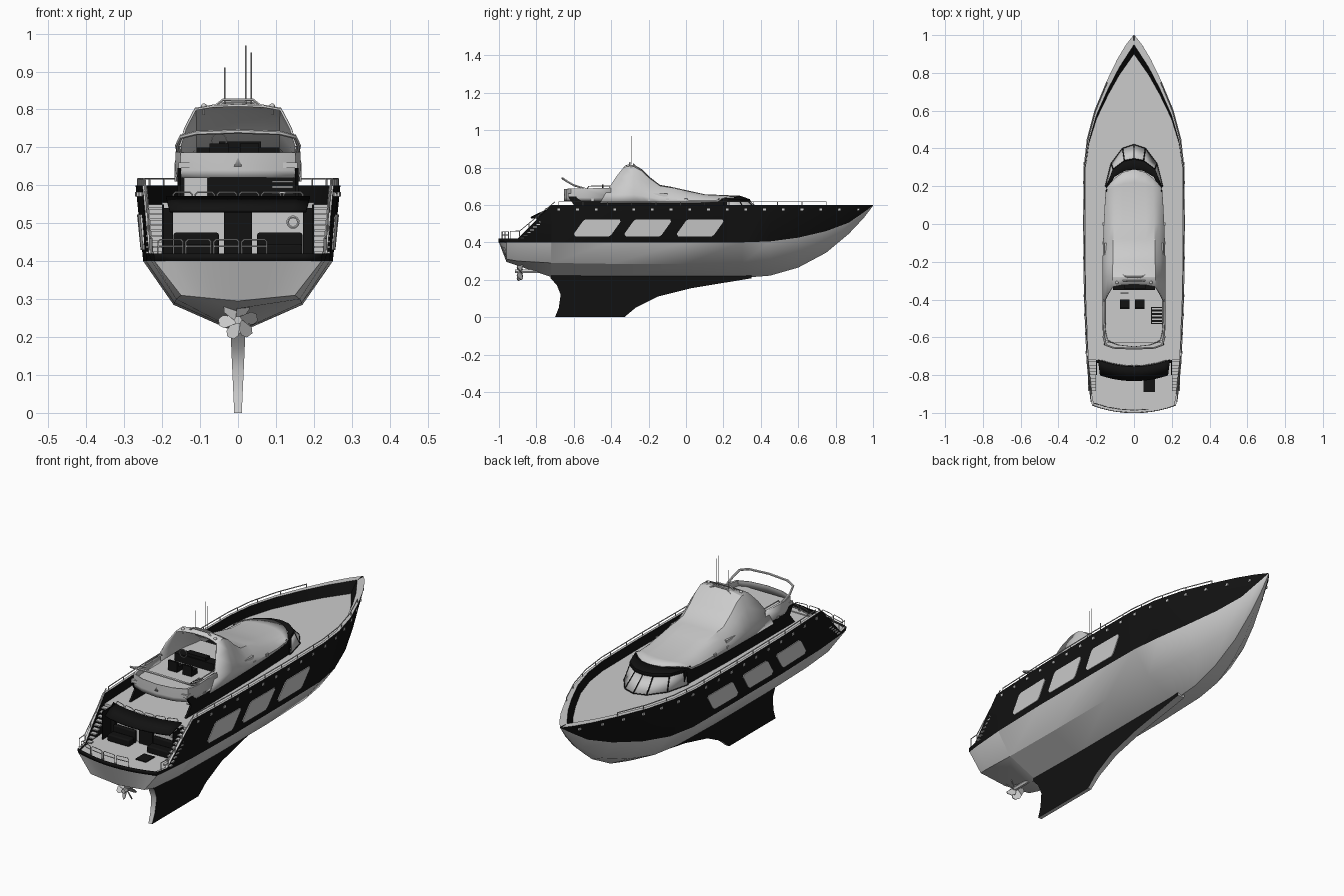
import bpy, bmesh, math
from mathutils import Matrix, Vector

if "Cube" in bpy.data.objects:
    bpy.data.objects.remove(bpy.data.objects["Cube"])

black = bpy.data.materials.new("black")
black.diffuse_color = (0.006, 0.006, 0.006, 1)
black.use_nodes = True
black.node_tree.nodes["Principled BSDF"].inputs["Base Color"].default_value = black.diffuse_color
grey = bpy.data.materials.new("grey")
grey.diffuse_color = (0.8, 0.8, 0.8, 1)
grey.use_nodes = True
grey.node_tree.nodes["Principled BSDF"].inputs["Base Color"].default_value = grey.diffuse_color

def finish(ob, angle=30):
    bpy.ops.object.select_all(action='DESELECT')
    ob.select_set(True)
    bpy.context.view_layer.objects.active = ob
    bpy.ops.object.shade_smooth_by_angle(angle=math.radians(angle))
    return ob

def mesh(name, verts, faces, mat=None, idx=None, thick=0):
    me = bpy.data.meshes.new(name)
    me.from_pydata(verts, [], faces)
    for m in ([grey, black] if idx else [mat] if mat else []):
        me.materials.append(m)
    if idx:
        for p, i in zip(me.polygons, idx):
            p.material_index = i
    bm = bmesh.new()
    bm.from_mesh(me)
    bmesh.ops.recalc_face_normals(bm, faces=bm.faces)
    bm.to_mesh(me)
    bm.free()
    ob = bpy.data.objects.new(name, me)
    bpy.context.collection.objects.link(ob)
    if thick:
        s = ob.modifiers.new("thickness", 'SOLIDIFY')
        s.thickness, s.offset = thick, 0
    return finish(ob)

def loft(name, rows, mat=None, closed=False, cols=None, thick=0):
    n = len(rows[0])
    m = n if closed else n - 1
    faces = [(r*n+c, r*n+(c+1) % n, (r+1)*n+(c+1) % n, (r+1)*n+c)
             for r in range(len(rows)-1) for c in range(m)]
    idx = [cols[c] for r in range(len(rows)-1) for c in range(m)] if cols else None
    return mesh(name, [p for r in rows for p in r], faces, mat, idx, thick)

def prism(name, lo, hi, mat=None, side=None):
    """Solid between two matching polygons; side = material index of the edge faces."""
    n = len(lo)
    faces = [tuple(range(n)), tuple(range(n, 2*n))]
    faces += [(i, (i+1) % n, n+(i+1) % n, n+i) for i in range(n)]
    return mesh(name, lo+hi, faces, mat, None if side is None else [1, 1]+[side]*n)

def boxes(name, items, mat=None):
    """items: (x0, x1, y0, y1, z0, z1)"""
    v, f = [], []
    for x0, x1, y0, y1, z0, z1 in items:
        b = len(v)
        v += [(x, y, z) for z in (z0, z1) for x, y in ((x0, y0), (x1, y0), (x1, y1), (x0, y1))]
        f += [tuple(b+i for i in q) for q in ((0, 1, 2, 3), (4, 5, 6, 7), (0, 1, 5, 4),
              (1, 2, 6, 5), (2, 3, 7, 6), (3, 0, 4, 7))]
    return mesh(name, v, f, mat)

def tubes(name, paths, r, mat=None):
    cu = bpy.data.curves.new(name, 'CURVE')
    cu.dimensions, cu.bevel_depth, cu.bevel_resolution, cu.use_fill_caps = '3D', r, 1, True
    for path in paths:
        sp = cu.splines.new('POLY')
        sp.points.add(len(path)-1)
        for p, co in zip(sp.points, path):
            p.co = (*co, 1)
    ob = bpy.data.objects.new(name, cu)
    bpy.context.collection.objects.link(ob)
    if mat:
        cu.materials.append(mat)
    bpy.ops.object.select_all(action='DESELECT')
    ob.select_set(True)
    bpy.context.view_layer.objects.active = ob
    bpy.ops.object.convert(target='MESH')
    return finish(bpy.context.object, 50)

def flip(path):
    return [(-x, y, z) for x, y, z in path]

def sym(path):
    """Path from the side to the centre line, continued on the other side."""
    return path + flip(path[:-1])[::-1]

# hull stations: y, sheer x z, knuckle x z, chine x z, keel z
ST = [(-.96, .222, .42, .22, .40, .15, .31, .295), (-.90, .235, .42, .228, .40, .163, .30, .275),
      (-.721, .252, .599, .242, .40, .168, .29, .215), (-.72, .252, .60, .242, .40, .168, .29, .215),
      (-.4, .265, .60, .25, .40, .17, .285, .21), (0, .27, .60, .25, .40, .17, .285, .21),
      (.3, .267, .60, .247, .40, .16, .285, .21), (.45, .25, .60, .225, .405, .14, .29, .222),
      (.6, .21, .60, .178, .425, .10, .315, .265), (.75, .148, .60, .115, .46, .055, .365, .345),
      (.87, .09, .60, .06, .505, .022, .455, .445), (.95, .042, .60, .026, .56, .01, .535, .53),
      (1, .003, .60, .002, .597, .001, .596, .595)]

def side(y, z):
    """Half width of the topsides at (y, z)."""
    for a, b in zip(ST, ST[1:]):
        if a[0] <= y <= b[0]:
            _, ws, _, xk, zk = [p+(q-p)*(y-a[0])/(b[0]-a[0]) for p, q in zip(a[:5], b[:5])]
            return xk+(ws-xk)*(z-zk)/(.6-zk)

def arc_y(x, w=.222, y=-.96, bulge=.04):
    return y - bulge*(1-min(1, (x/w)**2))

# hull with rim, bulwark and decks
rows = []
for y, ws, zs, xk, zk, xc, zc, zb in ST:
    s = max(0, (y-.3)/.7)
    dz = .55 if y > -.7205 else .41
    xi, yd = max(ws-.012, 0), y-.1*s
    half = [(0, y, zb), (xc, y, zc), (xk, y, zk), (ws, y, zs), (xi, y-.05*s, zs),
            (xi, yd, dz), (xi*.55, yd, dz), (0, yd, dz)]
    if y == -.96:
        half = half[:3] + [(x, arc_y(x), z) for x, _, z in half[3:]]
    rows.append(half + flip(half[1:-1])[::-1])
half_cols = [0, 0, 1, 0, 1, 0, 0]
loft("hull", rows, closed=True, cols=half_cols+half_cols[::-1])
U = [i/5 for i in range(-5, 6)]
kn = [(u*.22, arc_y(u*.22, .22), .40) for u in U]
loft("transom", [kn, [(u*.15, -.96, .295+.015*abs(u)) for u in U]])
loft("transom_band", [[(u*.222, arc_y(u*.222), .42) for u in U], kn], black, thick=.003)

# keel fin
fin = [(-.70, 0), (-.33, 0), (-.27, .05), (-.15, .11), (.03, .155), (.35, .208), (.35, .23),
       (-.72, .23), (-.725, .21), (-.69, .17), (-.67, .12), (-.68, .05)]
prism("keel_fin", [(-.01-.045*z, y, z) for y, z in fin], [(.01+.045*z, y, z) for y, z in fin], side=0)

# propeller and shaft
bl = [(-.007, 0), (-.014, .025), (-.017, .038), (-.009, .051), (.009, .051), (.017, .038), (.014, .025), (.007, 0)]
for k in range(6):
    m = Matrix.Translation((0, -.89, .245)) @ Matrix.Rotation(k*math.pi/3+.4, 4, 'Y')
    lo = [m @ Vector((x, x*.9, z)) for x, z in bl]
    prism("propeller_blade", lo, [p+Vector((0, .004, 0)) for p in lo])
tubes("propeller_shaft", [[(0, -.915, .245), (0, -.74, .245)]], .011)

# hull windows, portholes
for sgn in (1, -1):
    for y0 in (-.60, -.33, -.05):
        P = [(0, .445), (.01, .43), (.185, .43), (.20, .44), (.25, .51), (.245, .523), (.065, .523), (.05, .515)]
        lo = [(sgn*(side(y0+a, z)-.004), y0+a, z) for a, z in P]
        prism("hull_window", lo, [(x+sgn*.008, y, z) for x, y, z in lo], grey)
ports = [-.68+.1*i for i in range(17)]
boxes("hull_ports", [(s*side(y, .575)-.004, s*side(y, .575)+.004, y-.007, y+.007, .57, .582)
                     for y in ports for s in (1, -1)], grey)

# side deck rails and stair rails
ys = [-.68, -.4, 0, .3, .45, .6, .75]
rail = [(side(y, .6)-.006, y, .617) for y in ys]
posts = [[(side(y, .6)-.006, y, .6), (side(y, .6)-.006, y, .617)] for y in [-.68+.13*i for i in range(12)]]
stair_rail = [[(.228, -.94, .42), (.228, -.94, .46), (.232, -.89, .46), (.246, -.70, .617)]]
stair_rail += [[(.232+.08*t, -.89+t, .43+.95*t), (.232+.08*t, -.89+t, .46+.83*t)] for t in (0, .05, .1, .15)]
paths = [rail]+posts+stair_rail
tubes("side_rails", paths+[flip(p) for p in paths], .0025)

def panels(x0, x1, n, z0, z1, yf):
    w = (x1-x0)/n
    out = []
    for i in range(n):
        a, b = x0+i*w+.004, x0+(i+1)*w-.004
        out.append([(a, yf(a), z0), (a, yf(a), z1-.006), (a+.006, yf(a), z1),
                    (b-.006, yf(b), z1), (b, yf(b), z1-.006), (b, yf(b), z0)])
        out.append([(a, yf(a), z1-.018), (b, yf(b), z1-.018)])
    return out
tubes("stern_rail", panels(-.215, .08, 4, .41, .457, lambda x: arc_y(x)+.015), .002)
tubes("upper_deck_rail", panels(-.175, .175, 6, .555, .582, lambda x: arc_y(x, .18, -.72, .03)), .002)

# stairs, upper deck overhang and black awning
boxes("aft_stairs", [(min(s*.2, s*.243), max(s*.2, s*.243), -.885+.017*i, -.865+.017*i, .42+.0145*i, .426+.0145*i)
                     for i in range(9) for s in (1, -1)])
boxes("stair_stringers", [(min(s*.195, s*.2), max(s*.195, s*.2), -.80, -.72, .41, .55) for s in (1, -1)], black)
edge = [(u*.2, arc_y(u*.2, .2, -.72, .04)) for u in U]
prism("deck_overhang", [(x, y, .54) for x, y in edge], [(x, y, .555) for x, y in edge])
loft("awning", [[(u*.19, arc_y(u, 1, -.72, .035), .568) for u in U],
                [(u*.18, arc_y(u, 1, -.80, .03), .532) for u in U]], black, thick=.008)

# aft cockpit
boxes("saloon_door", [(-.037, .037, -.735, -.72, .41, .54), (-.2, -.172, -.735, -.72, .41, .54),
                      (.172, .2, -.735, -.72, .41, .54)], black)
sofas = boxes("sofas", [(s*.11-.06, s*.11+.06, a, b, .41, z) for s in (1, -1)
                        for a, b, z in ((-.80, -.755, .445), (-.755, -.735, .475))], black)
bv = sofas.modifiers.new("soft", 'BEVEL')
bv.width, bv.segments = .006, 2
boxes("deck_hatch", [(.05, .11, -.89, -.82, .41, .414)], black)
tubes("life_ring", [[(.145+.014*math.cos(i*math.pi/8), -.733, .503+.014*math.sin(i*math.pi/8))
                     for i in range(17)]], .004)

# cabin nose with raked panes, frames and black visor
base = sym([(.15, .20, .55), (.12, .32, .55), (.06, .40, .55), (0, .42, .55)])
top = sym([(.143, .20, .615), (.11, .29, .615), (.05, .335, .615), (0, .345, .615)])
loft("cabin_nose", [base, top], thick=.003)
tubes("pane_frames", [[a, b] for a, b in zip(base, top)]+[base], .0035, black)
brow = sym([(.146, .17, .63), (.105, .25, .637), (.05, .282, .644), (0, .29, .646)])
loft("visor", [top, [(x*1.02, y-.005, z+.013) for x, y, z in top], brow], black, thick=.006)

# cabin walls
plan = [(.145, .22), (.157, -.1), (.16, -.45), (-.16, -.45), (-.157, -.1), (-.145, .22)]
prism("cabin_walls", [(x, y, .55) for x, y in plan], [(x, y, .625) for x, y in plan], black)
wing = [(-.45, .55), (-.45, .645), (-.63, .645), (-.60, .60), (-.64, .55)]
for s in (1, -1):
    prism("cabin_wing", [(s*.15, y, z) for y, z in wing], [(s*.16, y, z) for y, z in wing], black)
boxes("cabin_aft_wall", [(-.155, .155, -.452, -.44, .55, .646)], black)
boxes("cabin_door", [(-.142, -.08, -.456, -.45, .555, .646)])
boxes("fly_ladder", [(.09, .145, -.54+.015*i, -.522+.015*i, .565+.014*i, .57+.014*i) for i in range(6)])

# roof and flybridge shell
FX = [1, 1, .95, .84, .68, .4, 0]
FZ = [0, .22, .4, .7, .95, .99, 1]
SH = [(.29, .146, .63, .646, .10), (.22, .147, .617, .649, .05), (.10, .152, .612, .654, 0),
      (.0, .157, .61, .676, 0), (-.08, .16, .61, .694, 0), (-.14, .162, .61, .704, 0),
      (-.20, .163, .61, .75, 0), (-.24, .164, .61, .79, 0), (-.28, .165, .61, .812, 0), (-.32, .165, .61, .81, -1)]
rows = []
for y, w, z0, zt, k in SH:
    rows.append(sym([(w*a, y-(k*a*a if k >= 0 else .14*(1-b)**.8), z0+(zt-z0)*b) for a, b in zip(FX, FZ)]))
finish(loft("roof_shell", rows, thick=.006), 45)
boxes("fly_floor", [(-.157, .157, -.63, -.10, .645, .66)])
coam = [(.163, -.40), (.163, -.56), (.15, -.615), (.09, -.64), (0, -.65)]
rows = [sym([(x*f, y, z0 if z0 else .69-.02*max(0, -.4-y)) for x, y in coam])
        for f, z0 in ((.97, .62), (1.01, .64), (1.0, 0), (.94, 0), (.93, .65))]
loft("fly_coaming", rows, thick=.003)

# roof side lights
boxes("roof_lights", [(s*.163-.003, s*.163+.003, y-.008, y+.008, .622, .634)
                      for y in (-.5, -.4, -.3, -.2, -.1, 0) for s in (1, -1)])

# flybridge fittings
tubes("aft_wing_bar", [sym([(.155, -.52, .68), (.16, -.60, .705), (.15, -.64, .728), (.11, -.655, .738), (0, -.66, .742)])], .006)
grab = [(.152, -.53, .685), (.152, -.52, .70), (.152, -.40, .702), (.152, -.39, .69)]
tubes("grab_rails", [grab, flip(grab)], .003)
boxes("dashboard", [(-.11, .11, -.35, -.30, .66, .70), (-.05, .06, -.345, -.31, .70, .715)], black)
boxes("fly_hatch", [(.09, .15, -.53, -.44, .66, .662)], black)
boxes("hatch_treads", [(.095, .15, -.525+.018*i, -.518+.018*i, .662, .664) for i in range(5)])
boxes("helm_seats", [(x-.025, x+.025, a, b, .66, z) for x in (-.05, .03)
                     for a, b, z in ((-.44, -.40, .685), (-.45, -.44, .71))], black)
tubes("steering_wheel", [[(-.05+.02*math.cos(i*math.pi/8), -.365, .718+.02*math.sin(i*math.pi/8))
                          for i in range(17)]], .002)

# mast arch, lamps and antennas
tubes("mast_arch", [sym([(.065, -.30, .805), (.04, -.30, .825), (0, -.30, .825)]),
                    sym([(.06, -.27, .805), (.035, -.28, .818), (0, -.28, .818)])], .004)
tubes("lamps", [[(x, -.31, .785), (x, -.31, .80)] for x in (-.09, .09)], .003)
for x in (-.09, .09):
    bpy.ops.mesh.primitive_uv_sphere_add(segments=12, ring_count=8, radius=.008, location=(x, -.31, .808))
    bpy.context.object.name = "lamp_globe"
    finish(bpy.context.object)
tubes("antennas", [[(x, -.29, .815), (x, -.29, z)] for x, z in ((-.035, .91), (.02, .968), (.035, .95))], .0018)
